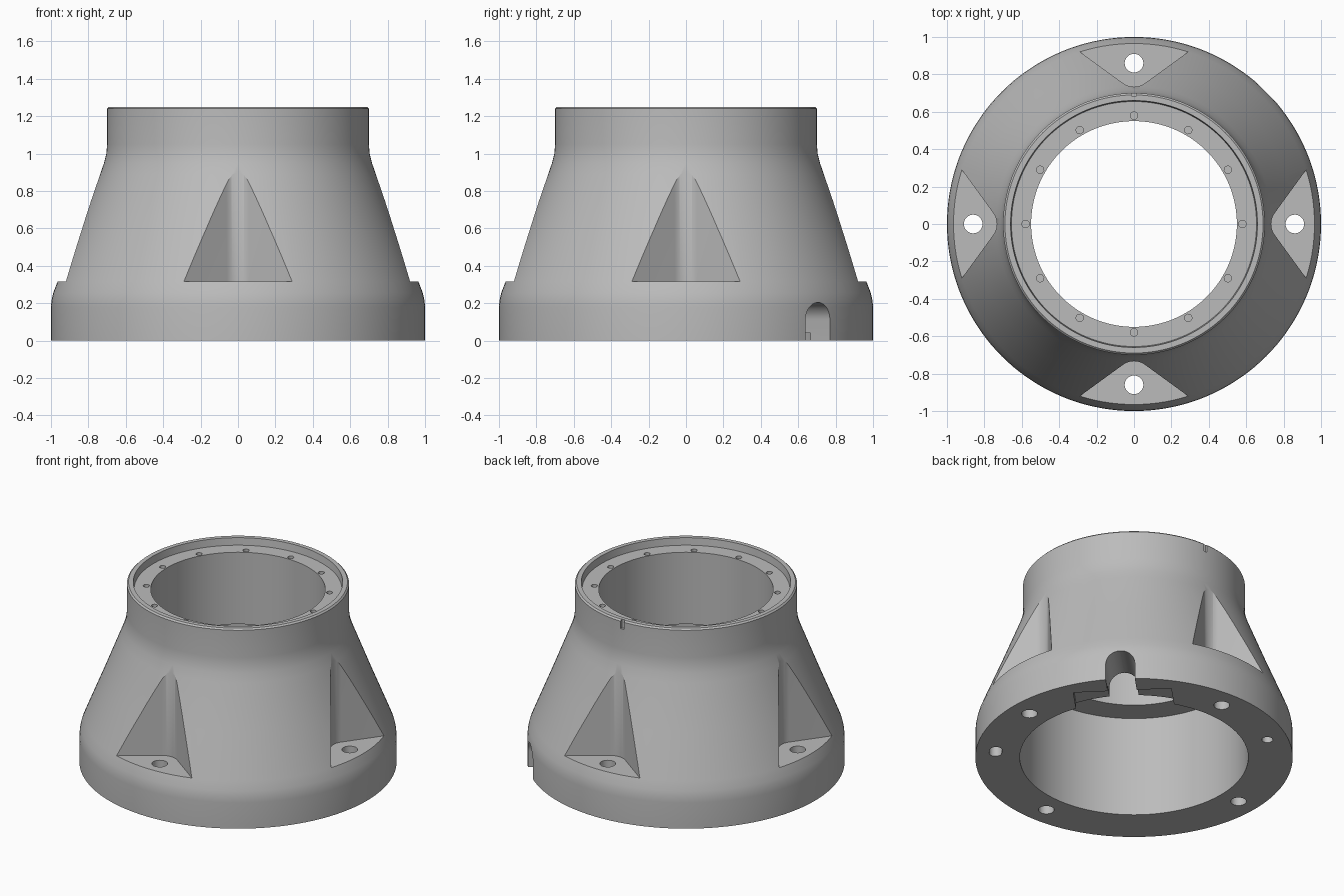
import bpy
import bmesh
from math import radians, sin, cos, tan, pi, tau
from mathutils import Matrix, Vector

cube = bpy.data.objects.get("Cube")
if cube:
    bpy.data.objects.remove(cube, do_unlink=True)

SEGMENTS = 144


def turn(angle):
    """Matrix that turns the +y direction by an angle about z."""
    return Matrix.Rotation(radians(angle), 4, 'Z')


def circle(x, y, r, n=28):
    return [(x + r * cos(tau * i / n), y + r * sin(tau * i / n)) for i in range(n)]


def box(x0, x1, y0, y1):
    return [(x0, y0), (x1, y0), (x1, y1), (x0, y1)]


def new_object(name, bm):
    bmesh.ops.recalc_face_normals(bm, faces=bm.faces)
    mesh = bpy.data.meshes.new(name)
    bm.to_mesh(mesh)
    bm.free()
    obj = bpy.data.objects.new(name, mesh)
    bpy.context.collection.objects.link(obj)
    return obj


def cut(target, name, outline, low, high, placements):
    """Cut copies of an extruded outline out of the target."""
    bm = bmesh.new()
    for matrix in placements:
        bottom = [bm.verts.new(matrix @ Vector((x, y, low))) for x, y in outline]
        top = [bm.verts.new(matrix @ Vector((x, y, high))) for x, y in outline]
        bm.faces.new(bottom)
        bm.faces.new(top)
        for i in range(len(bottom)):
            j = (i + 1) % len(bottom)
            bm.faces.new((bottom[i], bottom[j], top[j], top[i]))
    cutter = new_object(name, bm)
    cutter.hide_render = True
    mod = target.modifiers.new(name, 'BOOLEAN')
    mod.operation = 'DIFFERENCE'
    mod.solver = 'EXACT'
    mod.object = cutter
    bpy.context.view_layer.objects.active = target
    bpy.ops.object.modifier_apply(modifier=name)
    bpy.data.objects.remove(cutter, do_unlink=True)


# Flanged conical housing, turned from its half section
section = [
    (0.72, 0), (1, 0), (1, 0.18), (0.997, 0.215), (0.988, 0.255), (0.965, 0.315),
    (0.85, 0.6), (0.737, 0.89), (0.716, 0.95), (0.704, 1.0), (0.70, 1.05),
    (0.70, 1.24), (0.69, 1.25), (0.66, 1.25), (0.655, 1.2), (0.55, 1.2),
    (0.55, 0.7), (0.72, 0.7),
]
bm = bmesh.new()
verts = [bm.verts.new((r, 0, z)) for r, z in section]
edges = [bm.edges.new((verts[i - 1], verts[i])) for i in range(len(verts))]
bmesh.ops.spin(bm, geom=verts + edges, cent=(0, 0, 0), axis=(0, 0, 1),
               angle=tau, steps=SEGMENTS, use_merge=True)
bmesh.ops.remove_doubles(bm, verts=bm.verts, dist=0.0001)
housing = new_object("flanged_housing", bm)

quarters = [turn(90 * i) for i in range(4)]

# Wedge pockets with a rounded inner corner
lean, corner, tip = radians(36), 0.1, 0.71
centre = tip + corner / cos(lean)
reach = 1.2
side = (reach - tip) / tan(lean)
arc = [-pi / 2 - lean + 2 * lean * i / 12 for i in range(13)]
pocket = [(-side, reach)]
pocket += [(corner * cos(a), centre + corner * sin(a)) for a in arc]
pocket += [(side, reach)]
cut(housing, "pocket", pocket, 0.315, 1.15, quarters)

# Mounting holes, ledge holes and dowel holes
cut(housing, "mounting_holes", circle(0, 0.86, 0.05), -0.1, 0.5, quarters)
cut(housing, "ledge_holes", circle(0, 0.58, 0.02, 16), 1.1, 1.3,
    [turn(30 * i) for i in range(12)])
cut(housing, "dowel_hole", circle(0, 0.87, 0.035), -0.1, 0.12, [turn(35)])
slot = [(x + (0.018 if x > 0 else -0.018), y) for x, y in circle(0, 0.875, 0.04)]
cut(housing, "dowel_slot", slot, -0.1, 0.12, [turn(-125)])

# Arched cable passage and its cover recess in the underside
arch = [(0.092, -0.1)]
arch += [(0.092 * cos(pi * i / 20), 0.112 + 0.092 * sin(pi * i / 20)) for i in range(21)]
arch += [(-0.092, -0.1)]
cut(housing, "cable_passage", arch, -1.1, -0.5,
    [turn(-45) @ Matrix.Rotation(pi / 2, 4, 'X')])
cut(housing, "cover_recess", box(-0.31, 0.31, 0.5, 0.85), -0.1, 0.04, [turn(-45)])
for x in (-0.235, 0.235):
    cut(housing, "cover_screw_hole", circle(x, 0.8, 0.016, 16), -0.1, 0.1, [turn(-45)])

# Index notch in the top rim
cut(housing, "index_notch", box(-0.013, 0.013, 0.685, 0.8), 1.19, 1.35, [turn(0)])

# Grey metal finish
metal = bpy.data.materials.new("grey_metal")
metal.use_nodes = True
grey = (0.5, 0.5, 0.5, 1)
metal.diffuse_color = grey
metal.node_tree.nodes["Principled BSDF"].inputs["Base Color"].default_value = grey
housing.data.materials.clear()
housing.data.materials.append(metal)

bpy.ops.object.select_all(action='DESELECT')
housing.select_set(True)
bpy.context.view_layer.objects.active = housing
bpy.ops.object.shade_smooth_by_angle(angle=radians(30))
